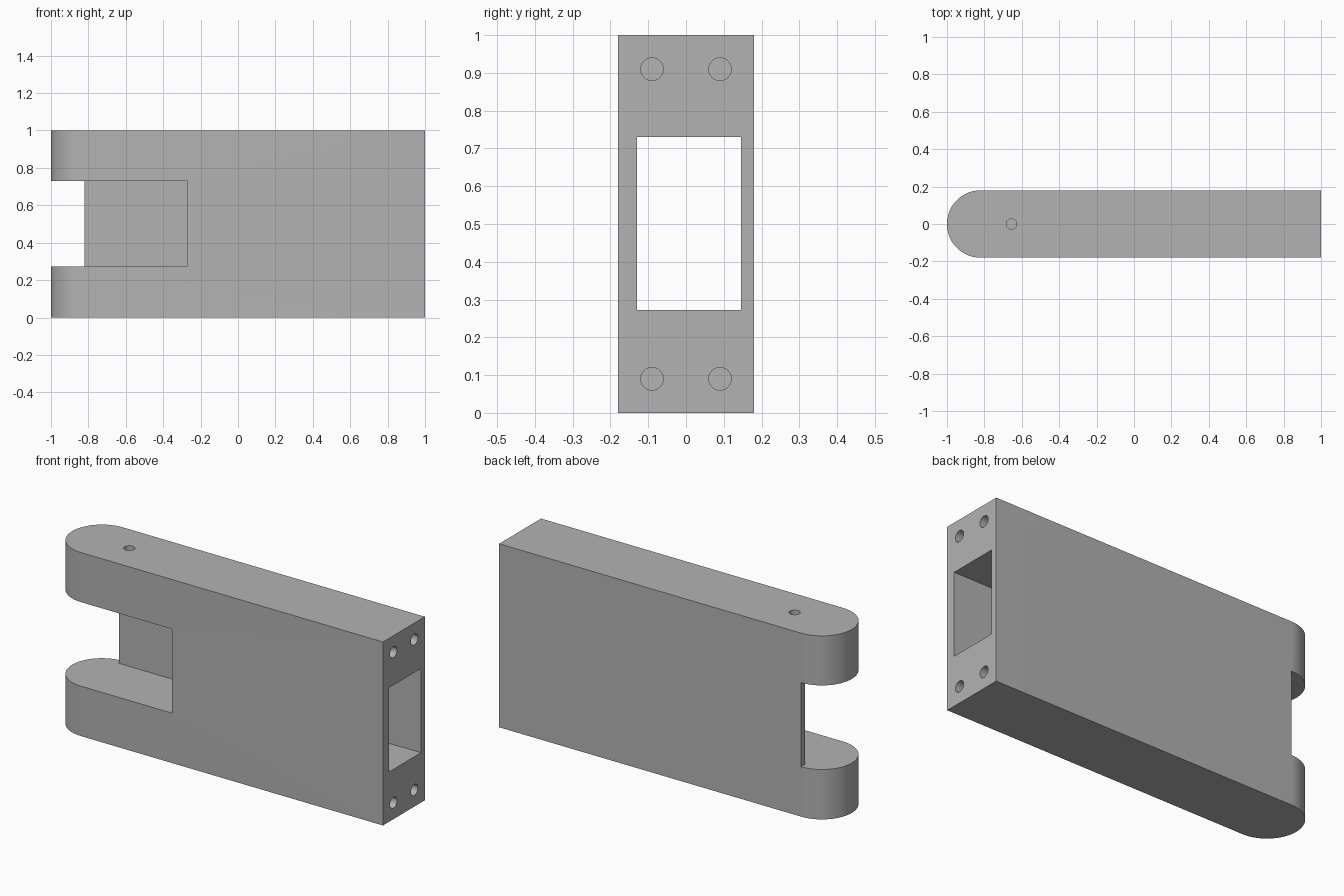
import bpy
import bmesh
import math
from mathutils import Matrix

cube = bpy.data.objects.get("Cube")
if cube:
    bpy.data.objects.remove(cube, do_unlink=True)

grey = bpy.data.materials.new("plain grey")
grey.use_nodes = True
colour = (0.45, 0.45, 0.45, 1)
grey.diffuse_color = colour
grey.node_tree.nodes["Principled BSDF"].inputs["Base Color"].default_value = colour

R = 0.18          # half thickness and nose radius
LOW, HIGH = 0.272, 0.73   # slot floor and ceiling


def make_object(name, bm):
    bmesh.ops.recalc_face_normals(bm, faces=bm.faces)
    mesh = bpy.data.meshes.new(name)
    bm.to_mesh(mesh)
    bm.free()
    obj = bpy.data.objects.new(name, mesh)
    bpy.context.collection.objects.link(obj)
    mesh.materials.append(grey)
    return obj


def box(name, x, y, z):
    bm = bmesh.new()
    bmesh.ops.create_cube(bm, size=1)
    for v in bm.verts:
        v.co = [(a + b) / 2 + c * (b - a) for (a, b), c in zip((x, y, z), v.co)]
    return make_object(name, bm)


def rod(name, centre, radius, length, axis):
    turn = Matrix.Rotation(math.pi / 2, 4, "Y") if axis == "x" else Matrix()
    bm = bmesh.new()
    bmesh.ops.create_cone(bm, cap_ends=True, segments=32, radius1=radius,
                          radius2=radius, depth=length,
                          matrix=Matrix.Translation(centre) @ turn)
    return make_object(name, bm)


# Round-nosed bar, extruded upwards
bm = bmesh.new()
steps = 48
outline = [(1, -R), (1, R)]
for i in range(steps + 1):
    a = math.pi / 2 + math.pi * i / steps
    outline.append((R - 1 + R * math.cos(a), R * math.sin(a)))
base = bm.faces.new([bm.verts.new((x, y, 0)) for x, y in outline])
top = bmesh.ops.extrude_face_region(bm, geom=[base])["geom"]
bmesh.ops.translate(bm, vec=(0, 0, 1),
                    verts=[g for g in top if isinstance(g, bmesh.types.BMVert)])
body = make_object("hinge_arm", bm)

# Lengthwise channel, open front window and full cut between the prongs
cutters = [
    box("channel_cutter", (-1.1, 1.1), (-0.13, 0.146), (LOW, HIGH)),
    box("window_cutter", (-1.1, -0.272), (-0.3, 0.146), (LOW, HIGH)),
    box("nose_cutter", (-1.1, R - 1), (-0.3, 0.3), (LOW, HIGH)),
    rod("pin_hole_cutter", (R - 0.835, 0, 0.9), 0.028, 0.5, "z"),
]

# Screw holes in the square end
for y in (-0.09, 0.09):
    for z in (0.09, 0.91):
        cutters.append(rod("screw_hole_cutter", (1, y, z), 0.03, 0.4, "x"))

bpy.context.view_layer.objects.active = body
body.select_set(True)
for cutter in cutters:
    mod = body.modifiers.new(cutter.name, "BOOLEAN")
    mod.operation = "DIFFERENCE"
    mod.solver = "EXACT"
    mod.object = cutter
    bpy.ops.object.modifier_apply(modifier=mod.name)
    bpy.data.objects.remove(cutter, do_unlink=True)

bpy.ops.object.shade_smooth_by_angle(angle=math.radians(30))
